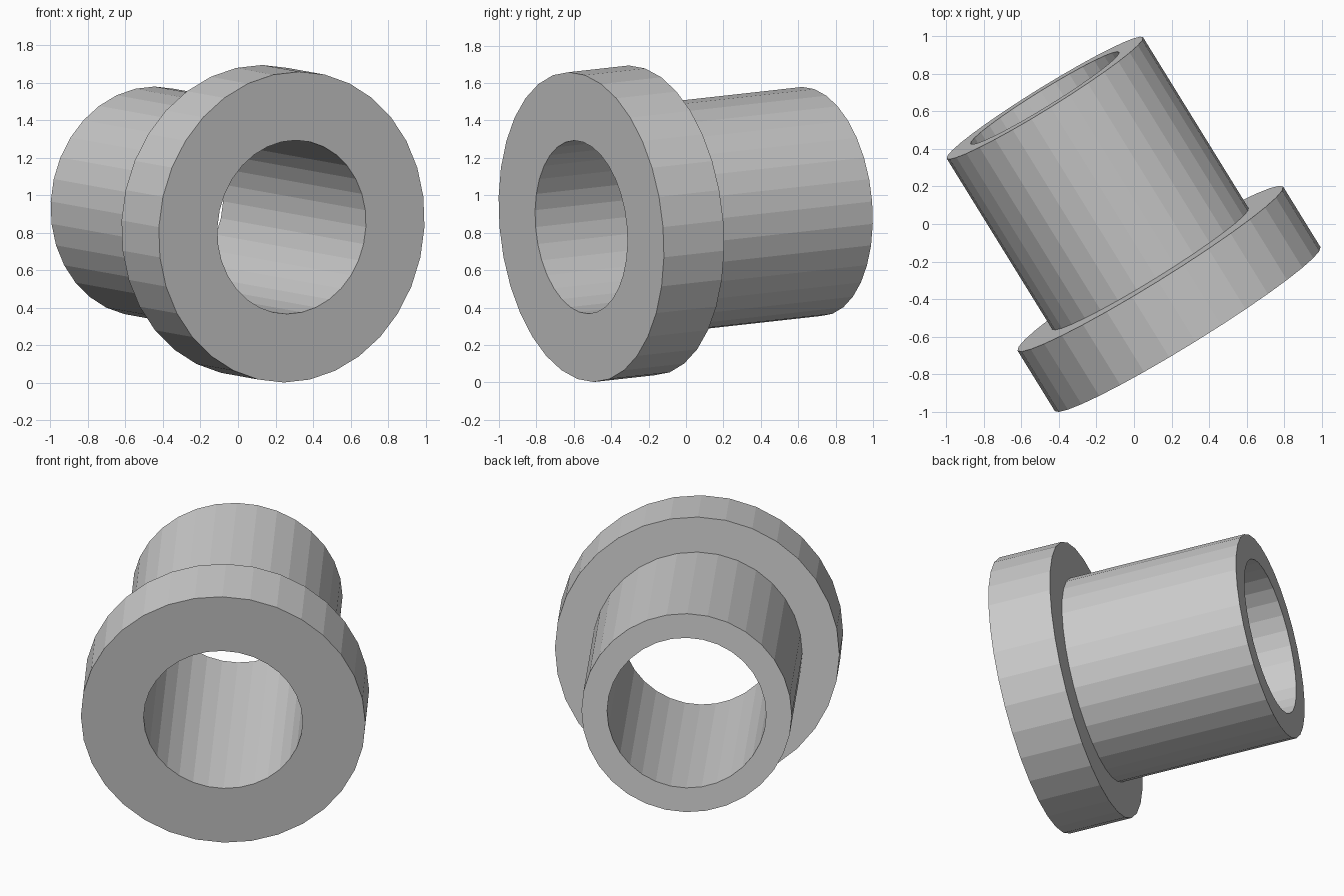
import bpy, bmesh, math
from mathutils import Vector

if "Cube" in bpy.data.objects:
    bpy.data.objects.remove(bpy.data.objects["Cube"])

SIDES = 32
base = Vector((0.286, -0.56, 0.83))       # centre of the flange face
tip = Vector((-0.475, 0.672, 0.967))      # centre of the sleeve end
axis = tip - base
length = axis.length

# Closed cross-section (radius, distance along the axis): bore, flange, sleeve
profile = [(0.465, 0), (0.832, 0), (0.832, 0.38),
           (0.615, 0.38), (0.615, length), (0.465, length)]

# Revolve the section into one watertight flanged bushing
bm = bmesh.new()
rings = []
for i in range(SIDES):
    a = 2 * math.pi * i / SIDES
    rings.append([bm.verts.new((r * math.cos(a), r * math.sin(a), h))
                  for r, h in profile])
for i in range(SIDES):
    p, q = rings[i], rings[(i + 1) % SIDES]
    for j in range(len(profile)):
        k = (j + 1) % len(profile)
        bm.faces.new((p[j], q[j], q[k], p[k]))
bmesh.ops.recalc_face_normals(bm, faces=bm.faces)

mesh = bpy.data.meshes.new("flanged_bushing")
bm.to_mesh(mesh)
bm.free()
bushing = bpy.data.objects.new("flanged_bushing", mesh)
bpy.context.collection.objects.link(bushing)

# Tilt the part along its axis
bushing.location = base
bushing.rotation_euler = axis.to_track_quat('Z', 'Y').to_euler()
